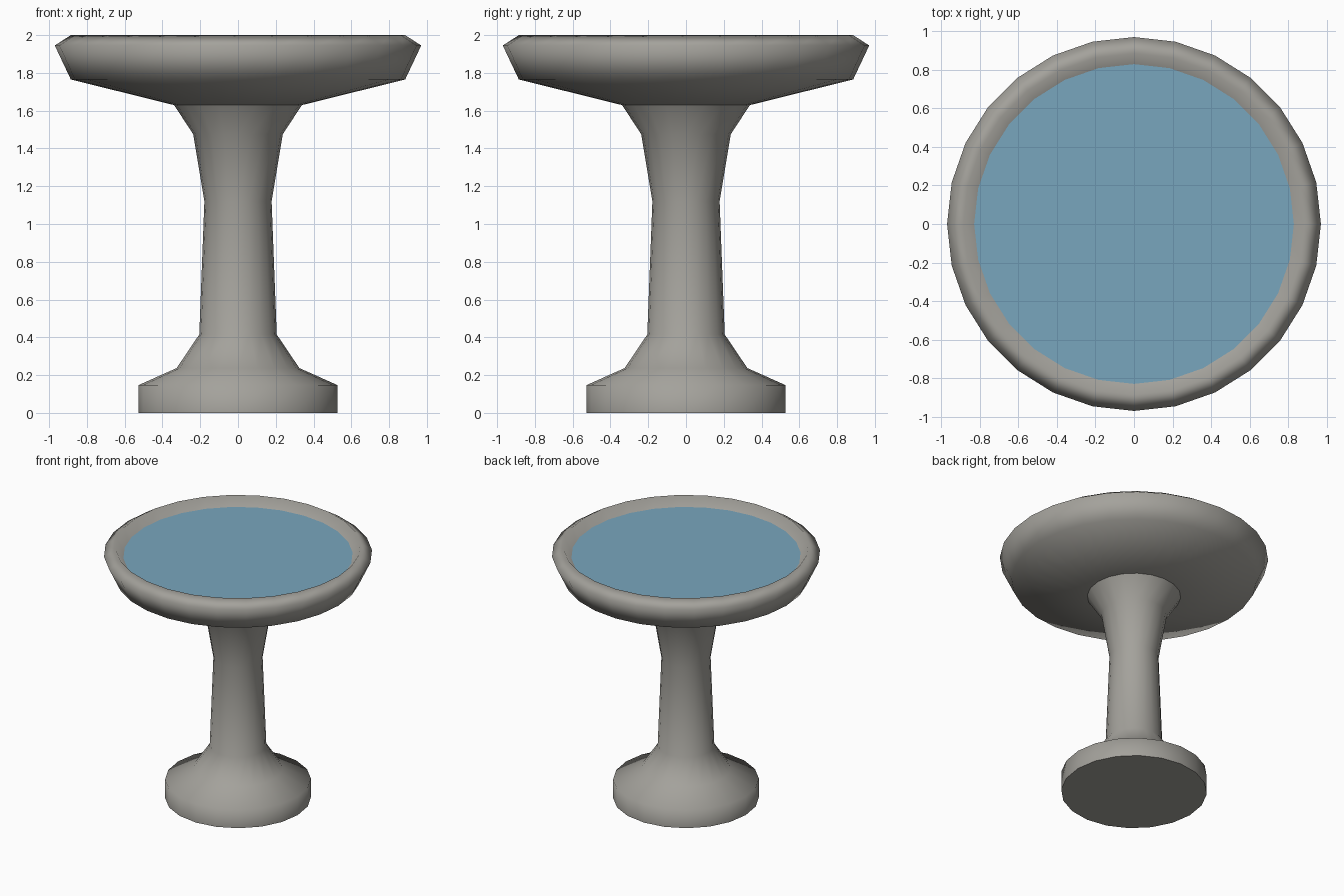
import bpy, bmesh, math

if "Cube" in bpy.data.objects:
    bpy.data.objects.remove(bpy.data.objects["Cube"])


def material(name, color):
    mat = bpy.data.materials.new(name)
    mat.diffuse_color = color
    mat.use_nodes = True
    mat.node_tree.nodes["Principled BSDF"].inputs["Base Color"].default_value = mat.diffuse_color
    return mat


def lathe(name, profile, sides, mat, angle=85):
    """Revolve (radius, z) points around z; radius 0 becomes a pole."""
    bm = bmesh.new()
    rings = []
    for r, z in profile:
        if r == 0:
            rings.append([bm.verts.new((0, 0, z))] * sides)
        else:
            rings.append([bm.verts.new((r * math.cos(2 * math.pi * i / sides),
                                        r * math.sin(2 * math.pi * i / sides), z))
                          for i in range(sides)])
    for a, b in zip(rings, rings[1:]):
        for i in range(sides):
            j = (i + 1) % sides
            bm.faces.new(list(dict.fromkeys((a[i], a[j], b[j], b[i]))))
    mesh = bpy.data.meshes.new(name)
    bm.to_mesh(mesh)
    bm.free()
    mesh.materials.append(mat)
    obj = bpy.data.objects.new(name, mesh)
    bpy.context.collection.objects.link(obj)
    bpy.ops.object.select_all(action='DESELECT')
    obj.select_set(True)
    bpy.context.view_layer.objects.active = obj
    bpy.ops.object.shade_smooth_by_angle(angle=math.radians(angle))
    return obj


stone = material("stone", (0.37, 0.36, 0.33, 1))
blue = material("water_blue", (0.19, 0.38, 0.51, 1))

# Flared pedestal with drum base
lathe("pedestal", [(0, 0), (0.527, 0), (0.527, 0.147), (0.325, 0.237), (0.205, 0.415),
                   (0.178, 1.12), (0.237, 1.475), (0.345, 1.64), (0, 1.64)], 20, stone)

# Shallow basin with rolled rim and hollow inside
lathe("basin", [(0, 1.63), (0.34, 1.63), (0.885, 1.765), (0.97, 1.945), (0.885, 2.0),
                (0.79, 1.88), (0.3, 1.8), (0, 1.8)], 28, stone, 100)

# Water surface
lathe("water", [(0.833, 1.93), (0, 1.93)], 28, blue)
